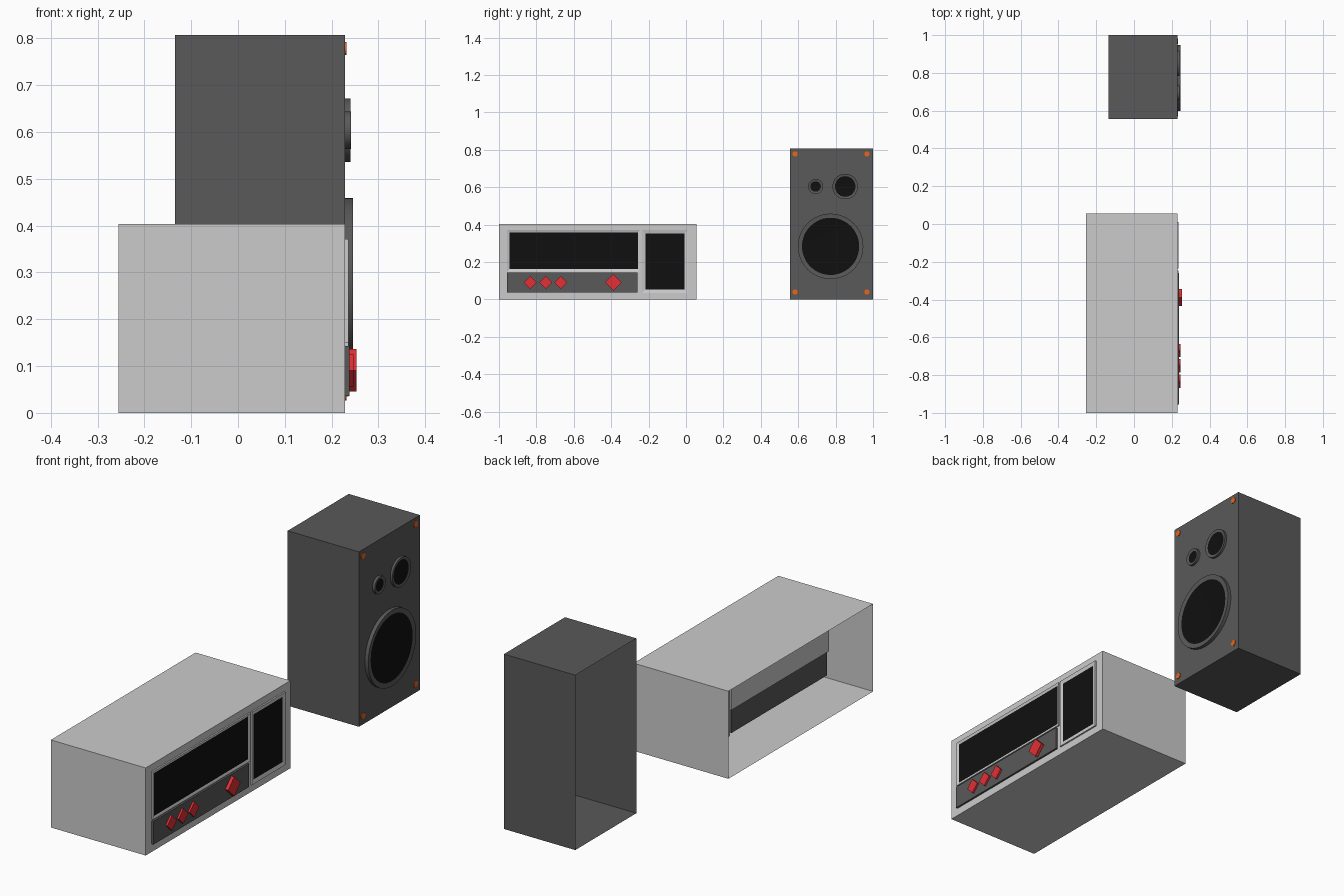
import bpy, bmesh, math
from mathutils import Matrix, Vector

if "Cube" in bpy.data.objects:
    bpy.data.objects.remove(bpy.data.objects["Cube"])


def material(name, rgb):
    m = bpy.data.materials.new(name)
    m.diffuse_color = (*rgb, 1)
    m.use_nodes = True
    m.node_tree.nodes["Principled BSDF"].inputs["Base Color"].default_value = m.diffuse_color
    return m


DARK = material("dark_grey", (0.1, 0.1, 0.1))
BLACK = material("black", (0.005, 0.005, 0.005))
RED = material("red", (0.75, 0.03, 0.035))
ORANGE = material("orange", (0.8, 0.13, 0.01))
FRONT = 0.229  # x of both cabinet fronts


def finish(bm, name, *mats):
    me = bpy.data.meshes.new(name)
    bm.to_mesh(me)
    bm.free()
    ob = bpy.data.objects.new(name, me)
    bpy.context.collection.objects.link(ob)
    for m in mats:
        me.materials.append(m)
    return ob


def front_face(bm):
    return max(bm.faces, key=lambda f: f.calc_center_median().x)


def box_mesh(x, y, z):
    bm = bmesh.new()
    size = [b - a for a, b in (x, y, z)]
    mid = Vector([(a + b) / 2 for a, b in (x, y, z)])
    bmesh.ops.create_cube(bm, size=1, matrix=Matrix.Translation(mid) @ Matrix.Diagonal((*size, 1)))
    return bm


def cabinet(name, x, y, z, *mats):
    # thin shell, open at the back (-x)
    bm = box_mesh(x, y, z)
    back = min(bm.faces, key=lambda f: f.calc_center_median().x)
    bmesh.ops.delete(bm, geom=[back], context='FACES_ONLY')
    return finish(bm, name, *mats)


def sink_front(bm, rim, depth):
    # black panel set into a raised rim
    f = front_face(bm)
    bmesh.ops.inset_region(bm, faces=[f], thickness=rim, use_even_offset=True)
    for v in f.verts:
        v.co.x -= depth
    return f


def window(name, x, y, z, rim):
    bm = box_mesh(x, y, z)
    f = sink_front(bm, rim, 0.004)
    f.material_index = 1
    ob = finish(bm, name, None, BLACK)
    return ob


def disc_mesh(y, z, r, x0, x1, sides):
    bm = bmesh.new()
    mat = Matrix.Translation(((x0 + x1) / 2, y, z)) @ Matrix.Rotation(math.pi / 2, 4, 'Y')
    bmesh.ops.create_cone(bm, cap_ends=True, segments=sides, radius1=r, radius2=r,
                          depth=x1 - x0, matrix=mat)
    return bm


def smooth(ob):
    bpy.ops.object.select_all(action='DESELECT')
    ob.select_set(True)
    bpy.context.view_layer.objects.active = ob
    bpy.ops.object.shade_smooth_by_angle(angle=math.radians(35))


def driver(name, y, z, r, cone_r, x1):
    bm = disc_mesh(y, z, r, FRONT - 0.01, x1, 48)
    f = sink_front(bm, r - cone_r, 0.003)
    f.material_index = 1
    smooth(finish(bm, name, DARK, BLACK))


# receiver
cabinet("receiver_case", (-0.255, FRONT), (-1, 0.055), (0, 0.404))
window("display_window", (-0.06, 0.236), (-0.956, -0.245), (0.15, 0.371), 0.012)
window("side_window", (-0.06, 0.236), (-0.235, 0.01), (0.035, 0.371), 0.018)
finish(box_mesh((-0.05, 0.238), (-0.956, -0.26), (0.036, 0.143)), "control_panel", DARK)

# square knobs standing on their corners
for i, (y, r, x1) in enumerate([(-0.833, 0.035, 0.247), (-0.75, 0.035, 0.247),
                                (-0.67, 0.035, 0.247), (-0.388, 0.045, 0.253)]):
    finish(disc_mesh(y, 0.091, r, 0.22, x1, 4), f"knob_{i + 1}", RED)

# speaker
cabinet("speaker_case", (-0.135, FRONT), (0.555, 1.0), (0, 0.807), DARK)
driver("woofer", 0.773, 0.284, 0.175, 0.153, 0.246)
driver("midrange", 0.851, 0.604, 0.068, 0.055, 0.240)
driver("tweeter", 0.693, 0.604, 0.04, 0.028, 0.241)

# corner screws
for y in (0.583, 0.967):
    for z in (0.04, 0.778):
        smooth(finish(disc_mesh(y, z, 0.014, 0.22, 0.232, 24), "corner_screw", ORANGE))
